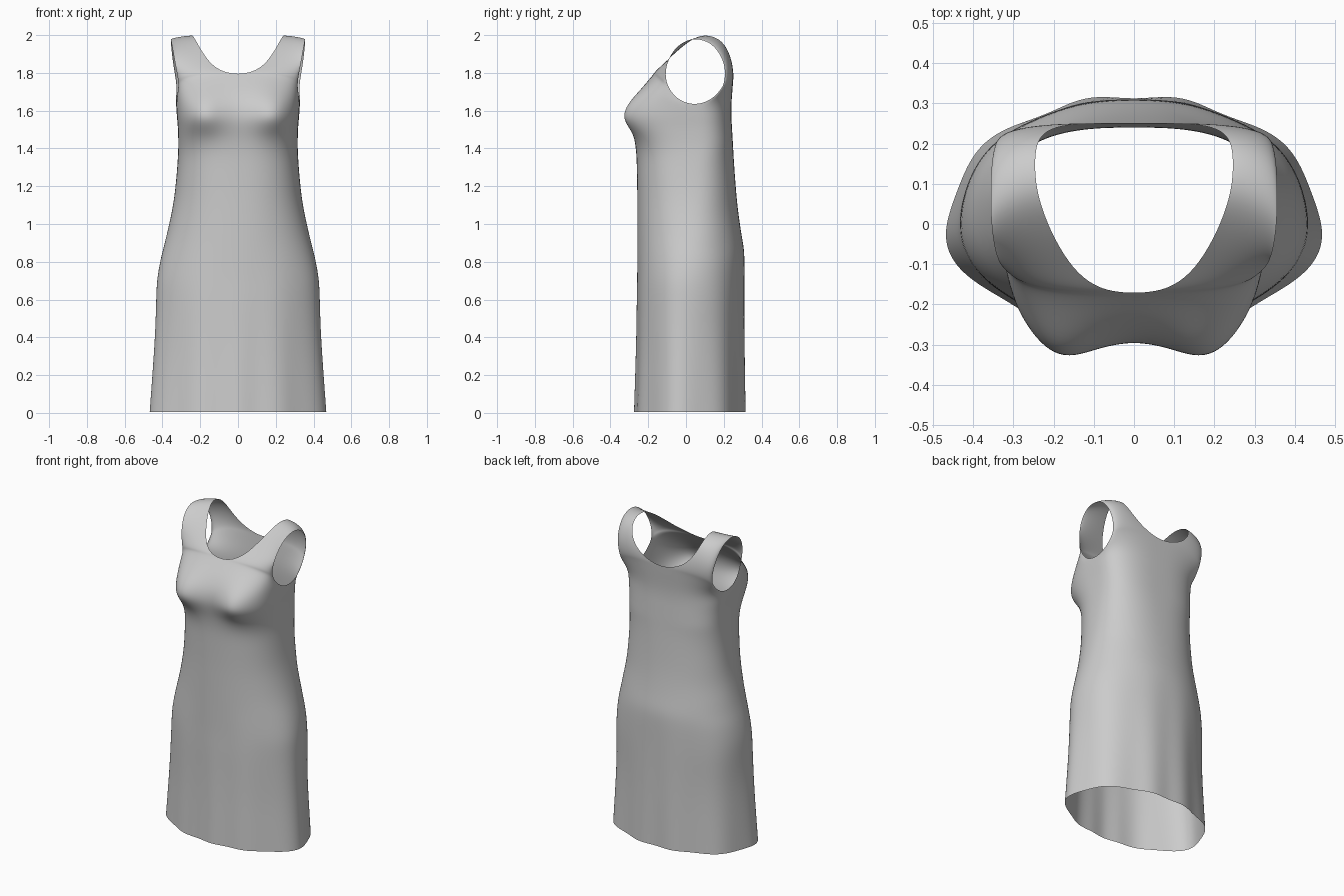
import bpy, bmesh
from math import sin, cos, radians, atan2, exp, pi

COLS = 14

# body rings: z, half width, front y, back y, side-seam y, section roundness
BODY = [
    (0.005, .466, -.272, .318, .00, 2.0), (.15, .456, -.268, .316, .00, 2.0),
    (.3, .446, -.264, .314, .00, 2.0), (.45, .437, -.261, .312, .00, 2.05),
    (.6, .434, -.260, .311, .01, 2.1), (.7, .431, -.258, .311, .01, 2.1),
    (.8, .414, -.258, .311, .02, 2.1), (.87, .396, -.258, .308, .02, 2.1),
    (.95, .376, -.258, .293, .03, 2.15), (1.05, .353, -.258, .278, .03, 2.2),
    (1.15, .336, -.258, .267, .04, 2.3), (1.27, .324, -.260, .258, .04, 2.4),
    (1.36, .318, -.262, .252, .05, 2.5), (1.42, .316, -.268, .249, .05, 2.7),
    (1.47, .317, -.276, .246, .05, 2.9), (1.52, .319, -.285, .243, .05, 3.1),
    (1.57, .324, -.289, .240, .05, 3.2)]

# neckline side of each upper row (x, y, z), armhole angle, section roundness
UPPER = [
    (0, -.281, 1.635, 0, 3.2), (0, -.248, 1.70, 28, 3.0), (0, -.208, 1.75, 48, 2.8),
    (0, -.172, 1.793, 62, 2.6), (.055, -.168, 1.800, 70, 2.5), (.10, -.153, 1.817, 80, 2.3),
    (.15, -.115, 1.852, 98, 2.0), (.20, -.035, 1.927, 130, 1.7), (.23, .04, 1.985, 158, 1.5),
    (.245, .10, 2.003, 180, 1.4), (.247, .165, 1.987, 202, 1.5), (.24, .21, 1.945, 225, 1.7),
    (.21, .238, 1.88, 255, 2.0), (.15, .249, 1.82, 278, 2.3), (.07, .251, 1.785, 292, 2.5),
    (0, .251, 1.775, 300, 2.6), (0, .247, 1.72, 328, 2.7), (0, .240, 1.635, 360, 2.7)]


def armhole(deg):
    """Point on the oval armhole edge, 0 = lowest point, turning forward."""
    a = radians(deg)
    z = 1.805 - .177 * cos(a)
    x = .316 + .040 * max(0, (z - 1.76) / .22) + .012 * max(0, (1.72 - z) / .09)
    if deg > 180:
        x += .012 * sin(a) ** 2
    return x, .05 - .16 * sin(a), z


def section(inner, outer, n, front):
    """Rounded quarter section running from the centre or neckline to the side."""
    pts = []
    for i in range(COLS + 1):
        t = pi / 2 * i / COLS
        s = sin(t) ** (2 / n)
        c = max(cos(t), 0) ** (2 / n) if i < COLS else 0
        x = inner[0] + (outer[0] - inner[0]) * s
        y = outer[1] + (inner[1] - outer[1]) * c
        z = outer[2] + (inner[2] - outer[2]) * c
        # bust
        if front and 1.25 < z < 1.95:
            w = .085 if z < 1.575 else .10
            y -= .064 * exp(-((x - .19) / .11) ** 2 - ((z - 1.575) / w) ** 2) * min(1, c * 1.6)
        # soft skirt folds
        f = max(0, 1 - z / .9) * .022
        k = 1 - f * cos(9 * atan2(x, y))
        pts.append((x * k, y * k, z))
    return pts


# one sheet: front hem, up over the shoulder strap, down to the back hem
rows = [section((0, yf, z), (w, ys, z), n, True) for z, w, yf, yb, ys, n in BODY]
for i, (x, y, z, deg, n) in enumerate(UPPER):
    rows.append(section((x, y, z), armhole(deg), n, i < 10))
rows += [section((0, yb, z), (w, ys, z), min(n, 2.7), False)
         for z, w, yf, yb, ys, n in reversed(BODY)]

# mirrored halves, welded at the centre lines and side seams
bm = bmesh.new()
for side in (1, -1):
    grid = [[bm.verts.new((side * p[0], p[1], p[2])) for p in r] for r in rows]
    for a, b in zip(grid, grid[1:]):
        for i in range(COLS):
            f = [a[i], a[i + 1], b[i + 1], b[i]]
            bm.faces.new(f if side > 0 else f[::-1])
bmesh.ops.remove_doubles(bm, verts=bm.verts, dist=.0005)
bmesh.ops.recalc_face_normals(bm, faces=bm.faces)
me = bpy.data.meshes.new("dress")
bm.to_mesh(me)
bm.free()
dress = bpy.data.objects.new("dress", me)
bpy.context.collection.objects.link(dress)
for p in me.polygons:
    p.use_smooth = True
sub = dress.modifiers.new("smooth_cloth", 'SUBSURF')
sub.levels = sub.render_levels = 2
